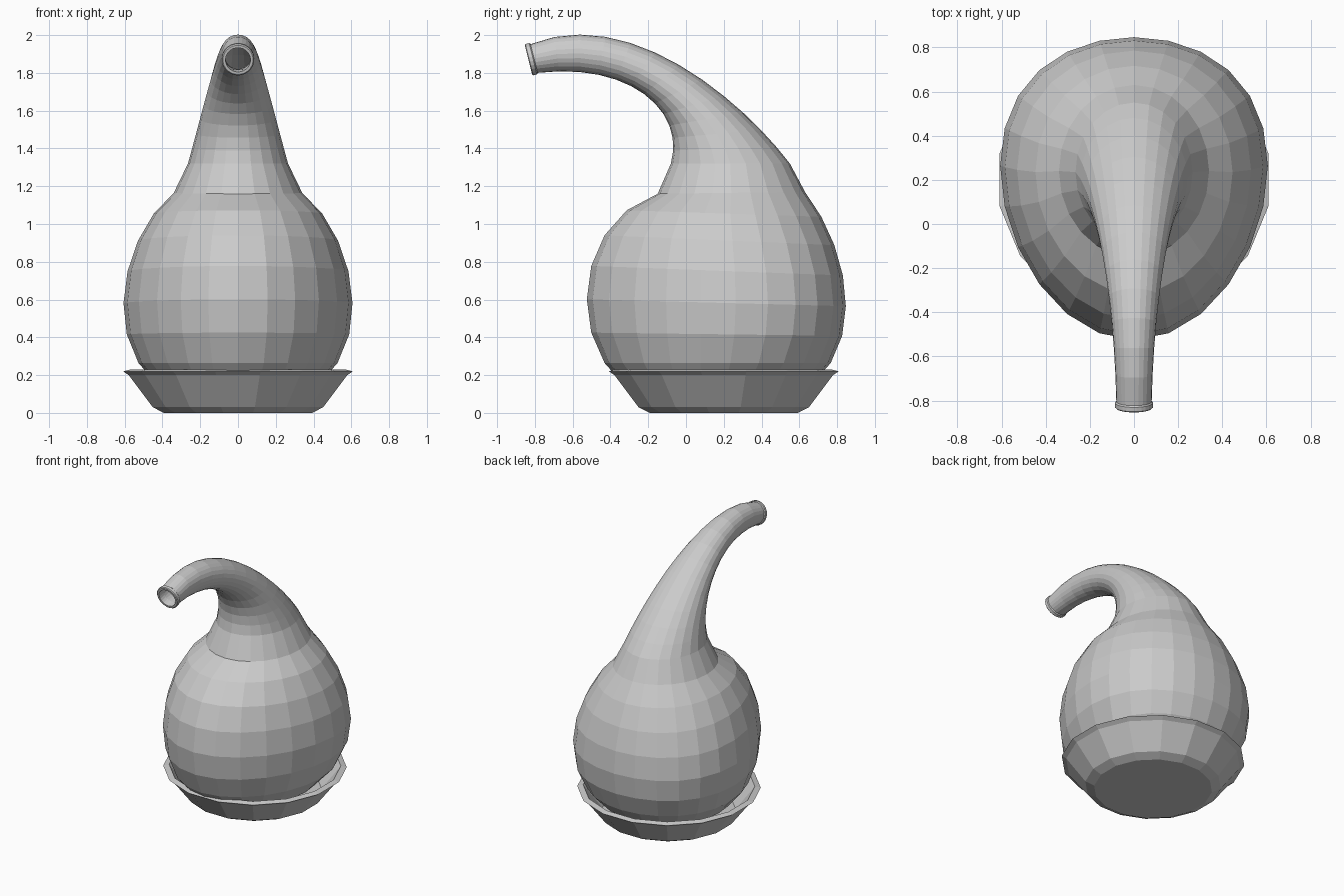
import bpy, bmesh, math
from mathutils import Vector

default_cube = bpy.data.objects.get("Cube")
if default_cube:
    bpy.data.objects.remove(default_cube, do_unlink=True)


def bezier(controls, t):
    """Evaluate a curve of any degree by repeated blending."""
    points = list(controls)
    while len(points) > 1:
        points = [a * (1 - t) + b * t for a, b in zip(points, points[1:])]
    return points[0]


def profile(*pairs):
    """Side-view control points, each given as y and z."""
    return [Vector((0, y, z)) for y, z in pairs]


def sweep(front, back, widths, bulges, steps, sides=24):
    """Closed rings spanning a front and a back profile curve."""
    rings = []
    for step in range(steps + 1):
        t = step / steps
        front_point, back_point = bezier(front, t), bezier(back, t)
        width, bulge = bezier(widths, t), bezier(bulges, t)
        ring = []
        for side in range(sides):
            angle = math.tau * side / sides
            across, along = math.sin(angle), math.cos(angle)
            along -= bulge * across ** 2
            point = back_point.lerp(front_point, (1 + along) / 2)
            point.x = width * across
            ring.append(point)
        rings.append(ring)
    return rings


def lathe(outline, sides):
    """Closed rings turned around the z axis from radius and height pairs."""
    angles = [math.tau * (side + .5) / sides for side in range(sides)]
    return [[Vector((radius * math.sin(angle), -radius * math.cos(angle), height))
             for angle in angles] for radius, height in outline]


def skin(name, rings, cap_start=False, cap_end=False):
    """Join neighbouring rings with flat quads and close the chosen ends."""
    bm = bmesh.new()
    loops = [[bm.verts.new(point) for point in ring] for ring in rings]
    for lower, upper in zip(loops, loops[1:]):
        for side in range(len(lower)):
            bm.faces.new((lower[side - 1], lower[side], upper[side], upper[side - 1]))
    if cap_start:
        bm.faces.new(loops[0])
    if cap_end:
        bm.faces.new(loops[-1])
    bmesh.ops.recalc_face_normals(bm, faces=bm.faces)
    mesh = bpy.data.meshes.new(name)
    bm.to_mesh(mesh)
    bm.free()
    obj = bpy.data.objects.new(name, mesh)
    bpy.context.collection.objects.link(obj)
    return obj


# Bulbous lower body, fuller towards the back
bulb = sweep(
    front=profile((-.15, .05), (-.65, .2), (-.65, 1), (-.15, 1.16)),
    back=profile((.5, .05), (1, .25), (.88, .85), (.63, 1.17)),
    widths=(.25, .77, .65, .34),
    bulges=(0, .2, .2, 0),
    steps=8)

# Tapering neck that bends forward into the spout
neck = sweep(
    front=profile((-.08, 1.32), (0, 1.6), (-.3, 1.86), (-.79, 1.8)),
    back=profile((.55, 1.32), (.3, 1.65), (-.3, 2.17), (-.83, 1.95)),
    widths=(.265, .18, .09, .08),
    bulges=(0, 0),
    steps=12)

# One hollow shell, open at the spout
body = skin("body_and_spout", bulb + neck, cap_start=True)
wall = body.modifiers.new("wall", "SOLIDIFY")
wall.thickness = .012
wall.offset = -1

# Rolled lip around the spout opening
spout_radius, lip_radius, bore_radius, lip_depth = .08, .086, .066, .025
lip = skin("spout_lip", lathe([
    (spout_radius, -lip_depth / 4),
    (lip_radius, 0),
    (lip_radius, lip_depth * .8),
    (spout_radius, lip_depth),
    (bore_radius, lip_depth),
    (bore_radius, -lip_depth),
], sides=24))
lip.location = neck[-1][0].lerp(neck[-1][len(neck[-1]) // 2], .5)
lip.rotation_euler.x = math.radians(104)

# Saucer under the body: foot, flared wall, rim and inner floor
saucer = skin("saucer", lathe([
    (.4, 0), (.46, .03), (.59, .2), (.62, .22), (.58, .23), (.45, .06),
], sides=16), cap_start=True, cap_end=True)
saucer.location.y = .2
